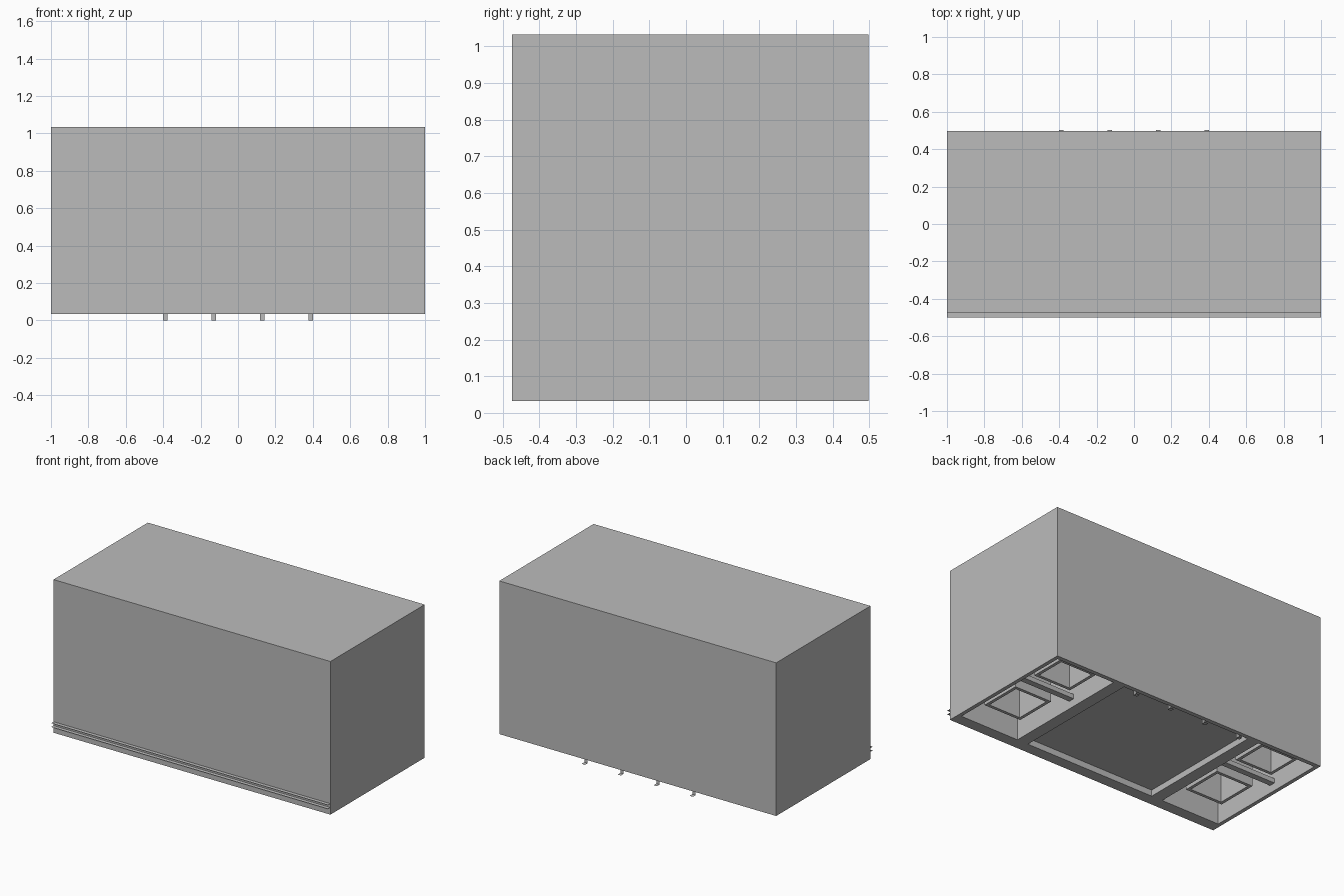
import bpy
import bmesh
from mathutils import Matrix

old = bpy.data.objects.get("Cube")
if old:
    bpy.data.objects.remove(old, do_unlink=True)

grey = bpy.data.materials.new("plain grey")
grey.use_nodes = True
grey.diffuse_color = (0.5, 0.5, 0.5, 1)
grey.node_tree.nodes["Principled BSDF"].inputs["Base Color"].default_value = (0.5, 0.5, 0.5, 1)

BASE, TOP = 0.033, 1.033


def finish(name, bm):
    mesh = bpy.data.meshes.new(name)
    bm.to_mesh(mesh)
    bm.free()
    mesh.materials.append(grey)
    obj = bpy.data.objects.new(name, mesh)
    bpy.context.collection.objects.link(obj)
    return obj


def box(name, x, y, z):
    """Box given by its low and high limits on each axis."""
    bm = bmesh.new()
    size = [b - a for a, b in (x, y, z)]
    mid = [(a + b) / 2 for a, b in (x, y, z)]
    bmesh.ops.create_cube(bm, size=1, matrix=Matrix.Translation(mid) @ Matrix.Diagonal((*size, 1)))
    return finish(name, bm)


def sheet(name, corners):
    bm = bmesh.new()
    bm.faces.new([bm.verts.new(c) for c in corners])
    return finish(name, bm)


def cut(target, cutter):
    cutter.hide_render = True
    mod = target.modifiers.new("recess", "BOOLEAN")
    mod.operation, mod.object, mod.solver = "DIFFERENCE", cutter, "EXACT"
    bpy.context.view_layer.objects.active = target
    bpy.ops.object.modifier_apply(modifier=mod.name)
    bpy.data.objects.remove(cutter, do_unlink=True)


def mirrored(side, lo, hi):
    return tuple(sorted((side * lo, side * hi)))


# Cabinet body with a shallow middle recess and a deep recess at each end
body = box("cabinet_body", (-1, 1), (-0.475, 0.498), (BASE, TOP))
cut(body, box("middle_cutter", (-0.47, 0.47), (-0.4, 0.47), (-0.1, BASE + 0.04)))
for side in (-1, 1):
    cut(body, box("end_cutter", mirrored(side, 0.55, 0.975), (-0.4, 0.47), (-0.1, BASE + 0.25)))

# Square sockets and a cross beam hanging inside each end recess
for side, label in ((-1, "right"), (1, "left")):
    x = mirrored(side, 0.63, 0.9)
    for place, y in (("front", (-0.28, 0.0)), ("back", (0.17, 0.41))):
        socket = box(f"{label}_{place}_socket", x, y, (BASE + 0.05, BASE + 0.25))
        cut(socket, box("socket_cutter", (x[0] + 0.02, x[1] - 0.02),
                        (y[0] + 0.02, y[1] - 0.02), (0, BASE + 0.24)))
    box(f"{label}_cross_beam", mirrored(side, 0.55, 0.975), (0.07, 0.11), (BASE + 0.05, BASE + 0.08))

# Two thin ledges along the bottom of the front
for name, z in (("lower_front_ledge", 0.08), ("upper_front_ledge", 0.105)):
    sheet(name, [(-1, -0.5, z), (1, -0.5, z), (1, -0.47, z), (-1, -0.47, z)])

# Small bent tabs under the back edge
for i, x in enumerate((-0.39, -0.13, 0.13, 0.39)):
    a, b = x - 0.012, x + 0.012
    sheet(f"tab_stem_{i + 1}", [(a, 0.475, 0), (b, 0.475, 0), (b, 0.475, 0.075), (a, 0.475, 0.075)])
    sheet(f"tab_foot_{i + 1}", [(a, 0.475, 0), (b, 0.475, 0), (b, 0.502, 0), (a, 0.502, 0)])
